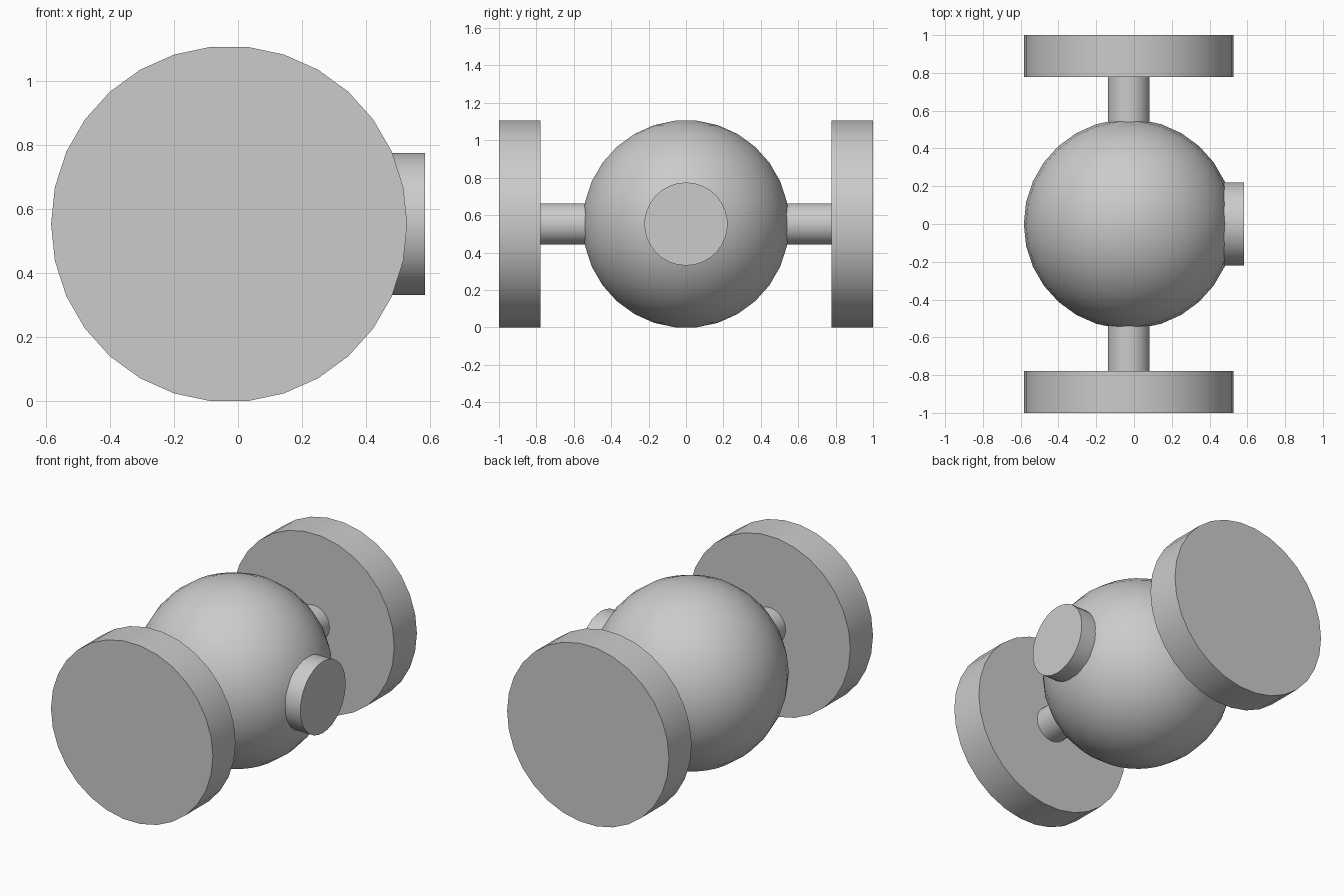
import bpy, bmesh
from math import pi, sin, cos
from mathutils import Matrix, Vector

cube = bpy.data.objects.get("Cube")
if cube:
    bpy.data.objects.remove(cube, do_unlink=True)

UNIT = 1 / 9          # one design unit
SIDES = 30
R = 5 * UNIT          # ball and wheel radius
CENTRE = Vector((-0.25 * UNIT, 0, R * cos(pi / SIDES)))

grey = bpy.data.materials.new("plain_grey")
grey.use_nodes = True
colour = (0.6, 0.6, 0.6, 1)
grey.diffuse_color = colour
grey.node_tree.nodes["Principled BSDF"].inputs["Base Color"].default_value = colour


def lathe(name, profile, axis="Z", offset=(0, 0, 0)):
    """Spin a (radius, height) profile, cap both ends and aim it along an axis."""
    bm = bmesh.new()
    pts = [bm.verts.new((r, 0, h)) for r, h in profile]
    edges = [bm.edges.new(pair) for pair in zip(pts, pts[1:])]
    bmesh.ops.spin(bm, geom=pts + edges, cent=(0, 0, 0), axis=(0, 0, 1),
                   angle=2 * pi, steps=SIDES, use_merge=True)
    bmesh.ops.remove_doubles(bm, verts=bm.verts[:], dist=1e-5)
    bmesh.ops.holes_fill(bm, edges=[e for e in bm.edges if e.is_boundary], sides=0)
    turn = {"X": Matrix.Rotation(pi / 2, 4, "Y"),
            "Y": Matrix.Rotation(-pi / 2, 4, "X"),
            "Z": Matrix.Identity(4)}[axis]
    bm.transform(turn)
    bmesh.ops.recalc_face_normals(bm, faces=bm.faces[:])
    mesh = bpy.data.meshes.new(name)
    bm.to_mesh(mesh)
    bm.free()
    mesh.materials.append(grey)
    obj = bpy.data.objects.new(name, mesh)
    obj.location = CENTRE + Vector(offset)
    bpy.context.collection.objects.link(obj)
    bpy.ops.object.select_all(action="DESELECT")
    obj.select_set(True)
    bpy.context.view_layer.objects.active = obj
    bpy.ops.object.shade_smooth_by_angle(angle=pi / 6)
    return obj


def cylinder(name, radius, length, axis, offset=(0, 0, 0)):
    return lathe(name, [(radius, -length / 2), (radius, length / 2)], axis, offset)


# Ball body with small flat poles
rings = SIDES // 2
angles = [(i + 0.5) * pi / rings for i in range(rings)]
lathe("ball_body", [(R * sin(a), R * cos(a)) for a in angles])

# Axle through the ball, and a wheel on each end
cylinder("axle", UNIT, 14 * UNIT, "Y")
for name, side in (("front_wheel", -1), ("back_wheel", 1)):
    cylinder(name, R, 2 * UNIT, "Y", (0, side * 8 * UNIT, 0))

# Round button on the model's left side
cylinder("side_button", 2 * UNIT, UNIT, "X", (R, 0, 0))
